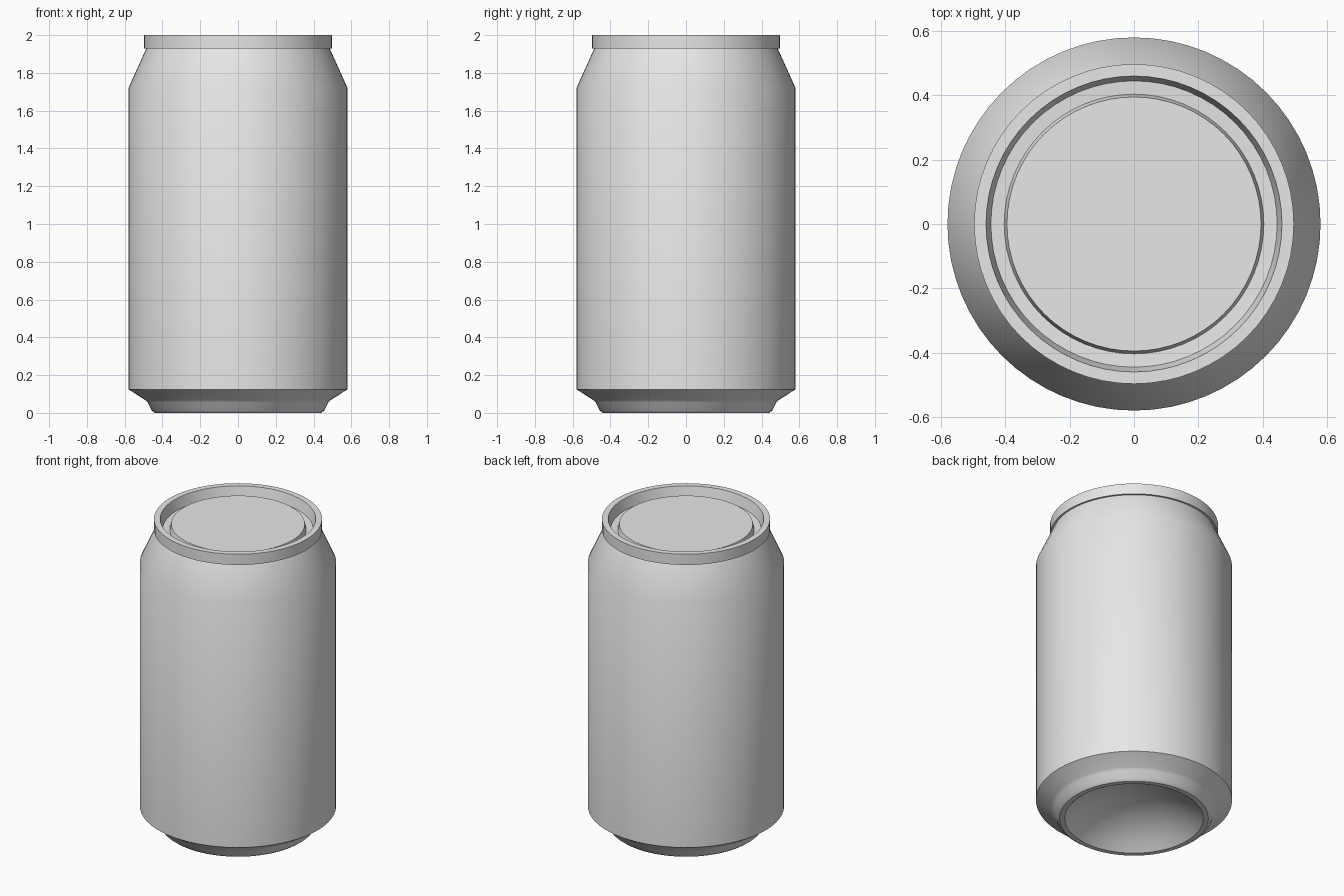
import bpy
import bmesh
import math
from mathutils import Matrix, Vector

SEGMENTS = 64

cube = bpy.data.objects.get("Cube")
if cube:
    bpy.data.objects.remove(cube, do_unlink=True)

# Bare metal
metal = bpy.data.materials.new("light grey metal")
metal.use_nodes = True
metal.diffuse_color = (0.8, 0.8, 0.8, 1)
metal.node_tree.nodes["Principled BSDF"].inputs["Base Color"].default_value = (0.8, 0.8, 0.8, 1)


def lathe(name, profile):
    """Turn an (r, z) profile, listed bottom centre to top, around the z axis."""
    bm = bmesh.new()
    verts = [bm.verts.new((r, 0, z)) for r, z in profile]
    edges = [bm.edges.new(pair) for pair in zip(verts, verts[1:])]
    bmesh.ops.spin(bm, geom=verts + edges, cent=(0, 0, 0), axis=(0, 0, 1),
                   angle=math.tau, steps=SEGMENTS, use_duplicate=False)
    bmesh.ops.remove_doubles(bm, verts=bm.verts, dist=0.0005)
    bmesh.ops.recalc_face_normals(bm, faces=bm.faces)
    mesh = bpy.data.meshes.new(name)
    bm.to_mesh(mesh)
    bm.free()
    mesh.materials.append(metal)
    obj = bpy.data.objects.new(name, mesh)
    bpy.context.collection.objects.link(obj)
    bpy.ops.object.select_all(action='DESELECT')
    obj.select_set(True)
    bpy.context.view_layer.objects.active = obj
    bpy.ops.object.shade_smooth_by_angle(angle=math.radians(32))
    return obj


# Hollow dome under the can, as an arc from the centre to the foot
dome_r, dome_h = 0.41, 0.16
ball = (dome_r ** 2 + dome_h ** 2) / (2 * dome_h)
sweep = math.asin(dome_r / ball)
dome = [(ball * math.sin(sweep * i / 8), dome_h - ball * (1 - math.cos(sweep * i / 8)))
        for i in range(9)]

# Body: dome, foot ring, lower taper, wall and shoulder, closed below the lid
lathe("can_body", dome + [
    (0.44, 0), (0.457, 0.013), (0.478, 0.055), (0.492, 0.068),
    (0.58, 0.125), (0.58, 1.72), (0.483, 1.935), (0.0, 1.9)])

# Lid: rolled rim, sunken groove and raised centre panel
lathe("can_lid", [
    (0.0, 1.905), (0.47, 1.93), (0.497, 1.93), (0.497, 2.0), (0.46, 2.0),
    (0.44, 1.91), (0.408, 1.91), (0.395, 1.967), (0.0, 1.967)])
